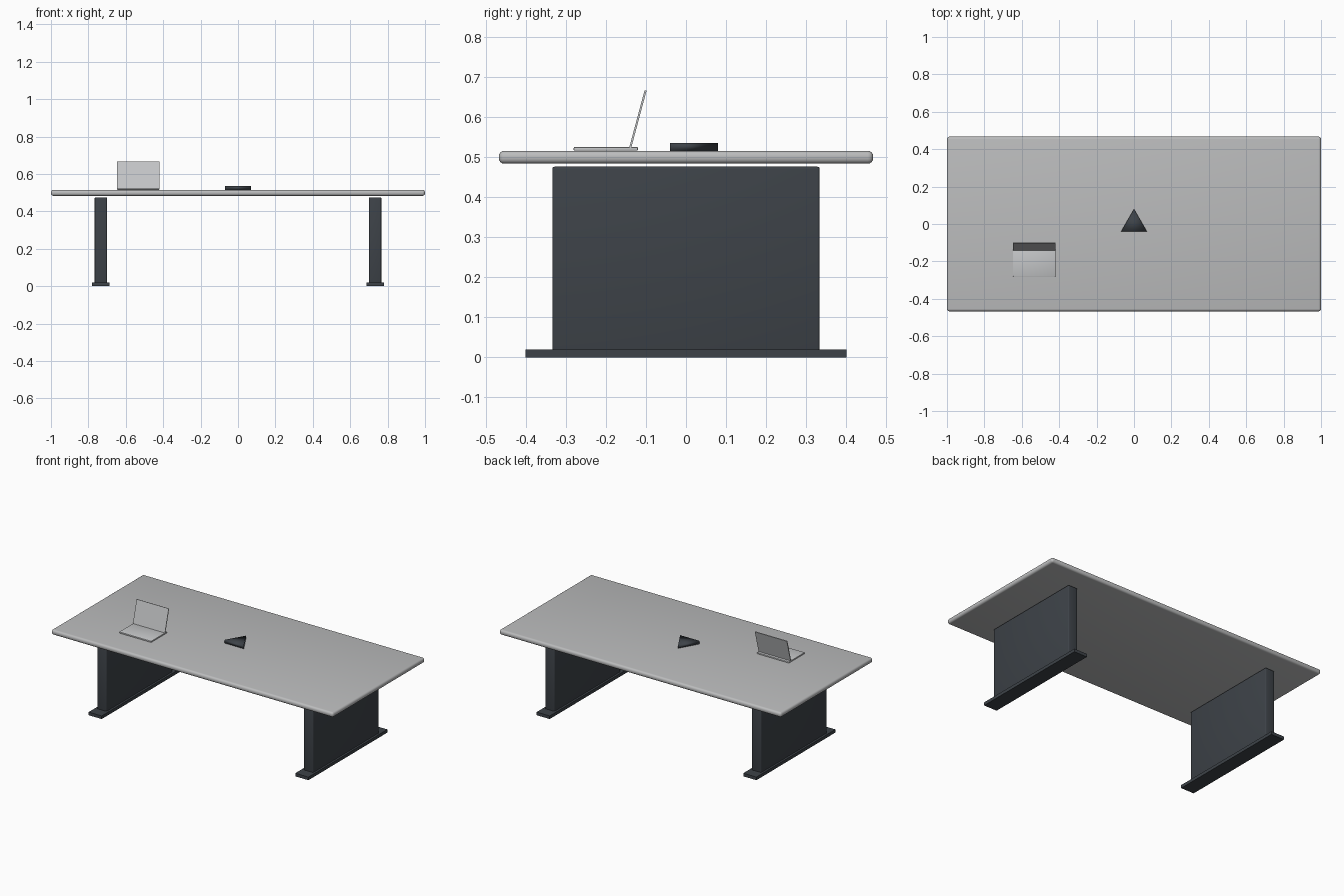
import bpy
import math
from mathutils import Matrix

cube = bpy.data.objects.get("Cube")
if cube:
    bpy.data.objects.remove(cube, do_unlink=True)


def material(name, rgb):
    mat = bpy.data.materials.new(name)
    mat.use_nodes = True
    colour = (*rgb, 1)
    mat.diffuse_color = colour
    mat.node_tree.nodes["Principled BSDF"].inputs["Base Color"].default_value = colour
    return mat


light_grey = material("light grey", (0.5, 0.505, 0.51))
silver = material("silver", (0.56, 0.57, 0.58))
charcoal = material("charcoal", (0.047, 0.055, 0.065))


def box(name, centre, size, mat, bevel=0.0, segments=3):
    """Box with baked size and optional rounded edges."""
    bpy.ops.mesh.primitive_cube_add(size=1, location=centre)
    obj = bpy.context.object
    obj.name = name
    obj.data.transform(Matrix.Diagonal((*size, 1)))
    obj.data.materials.append(mat)
    if bevel:
        mod = obj.modifiers.new("rounded edges", "BEVEL")
        mod.width = bevel
        mod.segments = segments
        bpy.ops.object.modifier_apply(modifier=mod.name)
        bpy.ops.object.shade_smooth_by_angle(angle=math.radians(35))
    return obj


# Table top with a rounded rim
TOP = 0.515
box("table_top", (0, 0, 0.499), (2, 0.934, 0.032), light_grey, 0.0135, 4)

# Panel legs standing on flat feet
for side, sign in (("left", 1), ("right", -1)):
    x = sign * 0.733
    box(side + "_leg", (x, 0, 0.242), (0.067, 0.667, 0.467), charcoal, 0.006)
    box(side + "_foot", (x, 0, 0.01), (0.093, 0.8, 0.02), charcoal)

# Laptop: flat base and a screen leaning back
LAPTOP_X = -0.533
box("laptop_base", (LAPTOP_X, -0.2, TOP + 0.005), (0.227, 0.16, 0.009), silver, 0.002, 2)
screen = box("laptop_screen", (LAPTOP_X, -0.12, 0.594), (0.227, 0.005, 0.148), silver)
screen.rotation_euler.x = math.radians(-15)

# Triangular conference speaker
bpy.ops.mesh.primitive_cylinder_add(vertices=3, radius=0.08, depth=0.02,
                                    location=(0, 0, TOP + 0.01))
speaker = bpy.context.object
speaker.name = "conference_speaker"
speaker.data.materials.append(charcoal)
bpy.ops.object.shade_smooth()
